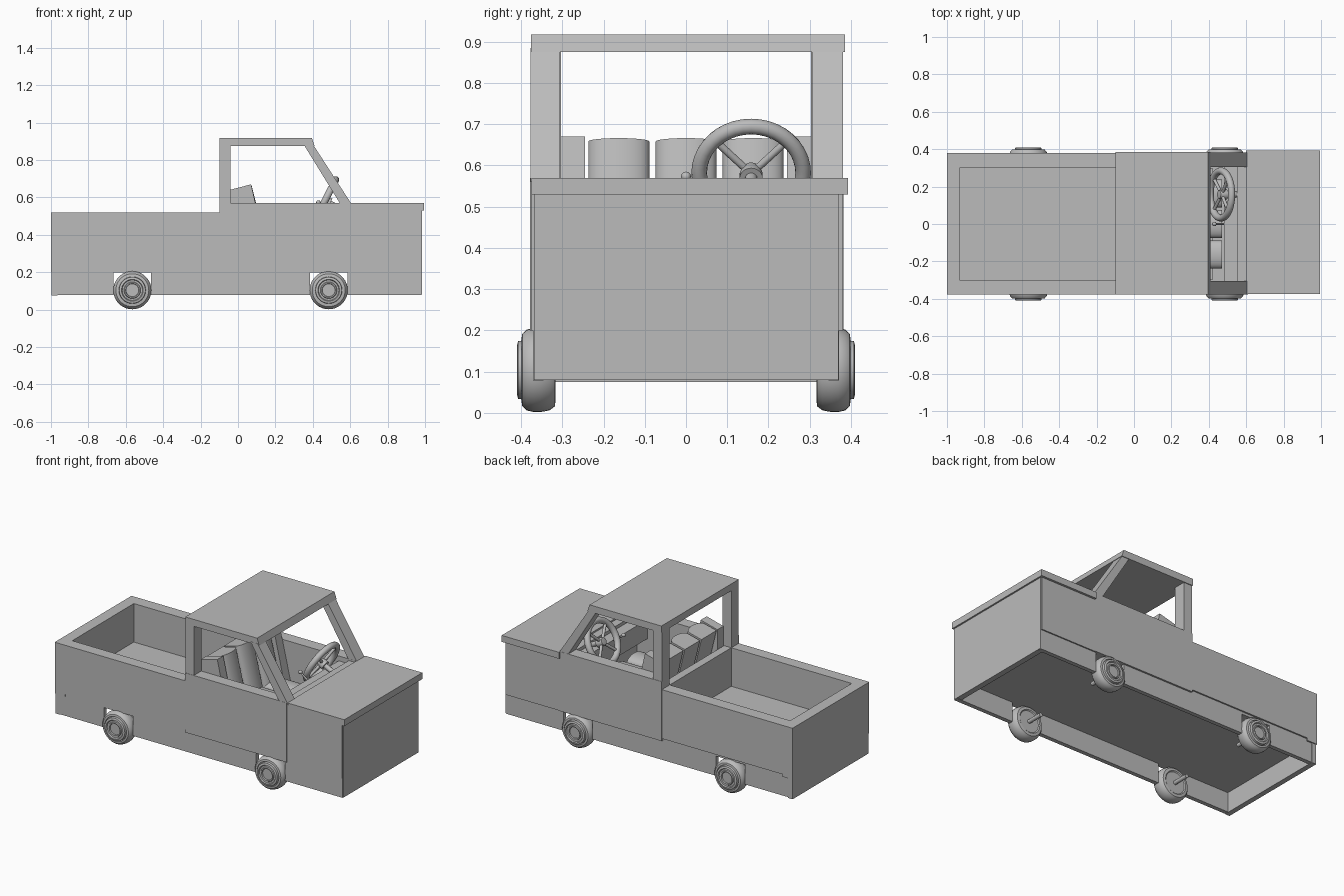
import bpy, bmesh, math
from mathutils import Vector, Matrix

if "Cube" in bpy.data.objects:
    bpy.data.objects.remove(bpy.data.objects["Cube"])

grey = bpy.data.materials.new("plain grey")
grey.diffuse_color = (0.5, 0.5, 0.5, 1)
grey.use_nodes = True
grey.node_tree.nodes["Principled BSDF"].inputs["Base Color"].default_value = grey.diffuse_color


def finish(name, bm, smooth=False):
    bmesh.ops.recalc_face_normals(bm, faces=bm.faces)
    me = bpy.data.meshes.new(name)
    bm.to_mesh(me)
    bm.free()
    ob = bpy.data.objects.new(name, me)
    bpy.context.collection.objects.link(ob)
    me.materials.append(grey)
    if smooth:
        bpy.ops.object.select_all(action='DESELECT')
        ob.select_set(True)
        bpy.context.view_layer.objects.active = ob
        bpy.ops.object.shade_smooth_by_angle(angle=math.radians(35))
    return ob


def prism(name, pts, y0, y1, smooth=False):
    """Side outline (x, z) extruded from y0 to y1."""
    bm = bmesh.new()
    face = bm.faces.new([bm.verts.new((x, y0, z)) for x, z in pts])
    ext = bmesh.ops.extrude_face_region(bm, geom=[face])
    vs = [v for v in ext["geom"] if isinstance(v, bmesh.types.BMVert)]
    bmesh.ops.translate(bm, verts=vs, vec=(0, y1 - y0, 0))
    return finish(name, bm, smooth)


def box(name, x0, x1, y0, y1, z0, z1):
    return prism(name, [(x0, z0), (x1, z0), (x1, z1), (x0, z1)], y0, y1)


def lathe(name, prof, mat, closed=False, steps=40):
    """Profile (radius, height) spun about local z, then placed by a matrix."""
    bm = bmesh.new()
    vs = [bm.verts.new((r, 0, h)) for r, h in prof]
    es = [bm.edges.new(p) for p in zip(vs, vs[1:])]
    if closed:
        es.append(bm.edges.new((vs[-1], vs[0])))
    bmesh.ops.spin(bm, geom=vs + es, cent=(0, 0, 0), axis=(0, 0, 1),
                   angle=2 * math.pi, steps=steps)
    bmesh.ops.remove_doubles(bm, verts=bm.verts, dist=1e-5)
    bm.transform(mat)
    return finish(name, bm, True)


def rod(name, a, b, r):
    a, b = Vector(a), Vector(b)
    d = b - a
    m = Matrix.Translation(a) @ d.to_track_quat('Z', 'Y').to_matrix().to_4x4()
    return lathe(name, [(0, 0), (r, 0), (r, d.length), (0, d.length)], m, steps=16)


# Floor and end walls
box("floor", -0.98, 0.97, -0.35, 0.35, 0.20, 0.225)
box("bed_floor", -0.95, -0.08, -0.32, 0.32, 0.225, 0.28)
box("tailgate", -1.0, -0.93, -0.375, 0.38, 0.20, 0.52)
box("rear_valance", -0.997, -0.965, -0.37, 0.375, 0.075, 0.20)
box("front_panel", 0.95, 0.985, -0.368, 0.37, 0.08, 0.54)
box("cab_back", -0.10, -0.05, -0.37, 0.38, 0.22, 0.52)
box("hood", 0.60, 0.995, -0.375, 0.393, 0.53, 0.57)
box("firewall", 0.55, 0.61, -0.33, 0.33, 0.22, 0.56)
box("dashboard", 0.48, 0.56, -0.305, 0.305, 0.42, 0.54)

# Side panels, skirts, pillars: both sides
for s, side in ((-1, "near"), (1, "far")):
    out = 0.378 if s < 0 else 0.382

    def y(v):
        return s * v
    box(side + "_bed_side", -0.999, -0.10, y(0.303), y(out - 0.002), 0.215, 0.52)
    box(side + "_door", -0.10, 0.60, y(0.305), y(out), 0.20, 0.57)
    box(side + "_fender", 0.60, 0.98, y(0.33), y(out - 0.003), 0.20, 0.55)
    for i, (a, b) in enumerate(((-0.997, -0.665), (-0.465, 0.385), (0.585, 0.98))):
        box(f"{side}_skirt_{i}", a, b, y(0.345), y(0.371), 0.078, 0.22)
    box(side + "_rear_pillar", -0.10, -0.04, y(0.303), y(out - 0.002), 0.51, 0.89)
    prism(side + "_front_pillar",
          [(0.55, 0.56), (0.61, 0.56), (0.40, 0.885), (0.35, 0.885)],
          y(0.306), y(out - 0.001))

# Roof
prism("roof", [(-0.10, 0.875), (0.36, 0.875), (0.41, 0.875), (0.395, 0.918), (-0.10, 0.918)],
      -0.376, 0.385)

# Bench seat: side bolsters and padded rolls
for s in (-1, 1):
    prism("seat_bolster", [(-0.045, 0.30), (0.155, 0.30), (0.07, 0.67), (-0.045, 0.64)],
          s * 0.245, s * 0.304)
box("seat_base", -0.05, 0.42, -0.30, 0.30, 0.225, 0.30)


def roll(name, yc, length, mat):
    """Padded roll: flat back, rounded front, running along local z."""
    bm = bmesh.new()
    pts = [(-0.05, -0.074), (0.035, -0.074)]
    pts += [(0.035 + 0.035 * math.sin(math.pi * i / 12),
             -0.074 * math.cos(math.pi * i / 12)) for i in range(1, 12)]
    pts += [(0.035, 0.074), (-0.05, 0.074)]
    f = bm.faces.new([bm.verts.new((p, q + yc, 0)) for p, q in pts])
    ext = bmesh.ops.extrude_face_region(bm, geom=[f])
    vs = [v for v in ext["geom"] if isinstance(v, bmesh.types.BMVert)]
    bmesh.ops.translate(bm, verts=vs, vec=(0, 0, length))
    bm.transform(mat)
    finish(name, bm, True)


for yc in (-0.163, 0, 0.163):
    roll("seat_back_roll", yc, 0.36,
         Matrix.Translation((0.09, 0, 0.30)) @ Matrix.Rotation(-0.24, 4, 'Y'))
    roll("seat_cushion_roll", yc, 0.43,
         Matrix.Translation((0.47, 0, 0.32)) @ Matrix.Rotation(-math.pi / 2, 4, 'Y'))

# Steering wheel, tilted away from the driver
tilt = Matrix.Translation((0.465, 0.158, 0.582)) @ Matrix.Rotation(math.radians(-63), 4, 'Y')
ring = [(0.126 + 0.019 * math.cos(2 * math.pi * i / 14),
         0.019 * math.sin(2 * math.pi * i / 14)) for i in range(14)]
lathe("steering_wheel", ring, tilt, closed=True)
lathe("steering_hub", [(0, 0.015), (0.022, 0.012), (0.028, -0.01), (0.028, -0.03), (0, -0.03)], tilt)
for i in range(4):
    a = math.pi / 4 + i * math.pi / 2
    rod("steering_spoke", tilt @ Vector((0, 0, -0.005)),
        tilt @ Vector((0.122 * math.cos(a), 0.122 * math.sin(a), 0)), 0.009)
rod("steering_column", tilt @ Vector((0, 0, -0.02)), tilt @ Vector((0, 0, -0.12)), 0.015)

# Shift lever with knob
rod("shift_lever", (0.53, 0.0, 0.50), (0.43, 0.0, 0.57), 0.005)
lathe("shift_knob", [(0.012 * math.sin(math.pi * i / 8), 0.012 * math.cos(math.pi * i / 8))
                     for i in range(9)], Matrix.Translation((0.43, 0.0, 0.573)), steps=16)

# Wheels: rounded tyre with stepped hub
tyre = [(0, -0.04), (0.066, -0.04), (0.072, -0.045), (0.088, -0.043), (0.098, -0.03),
        (0.102, -0.008), (0.102, 0.008), (0.098, 0.025), (0.088, 0.036), (0.076, 0.038)]
hub = [(0.076, 0.030), (0.072, 0.030), (0.070, 0.046), (0.058, 0.049), (0.054, 0.042),
       (0.045, 0.042), (0.042, 0.048), (0.036, 0.048), (0.034, 0.040), (0, 0.040)]
for s in (-1, 1):
    for x in (-0.565, 0.485):
        m = Matrix.Translation((x, s * 0.361, 0.104)) @ Matrix.Rotation(-s * math.pi / 2, 4, 'X')
        lathe("wheel", tyre + hub, m, steps=36)
        # Block behind the wheel closing the arch
        box("wheel_arch", x - 0.10, x + 0.10, s * 0.30, s * 0.37, 0.20, 0.225)
        rod("axle_stub", (x, s * 0.22, 0.104), (x, s * 0.33, 0.104), 0.012)
